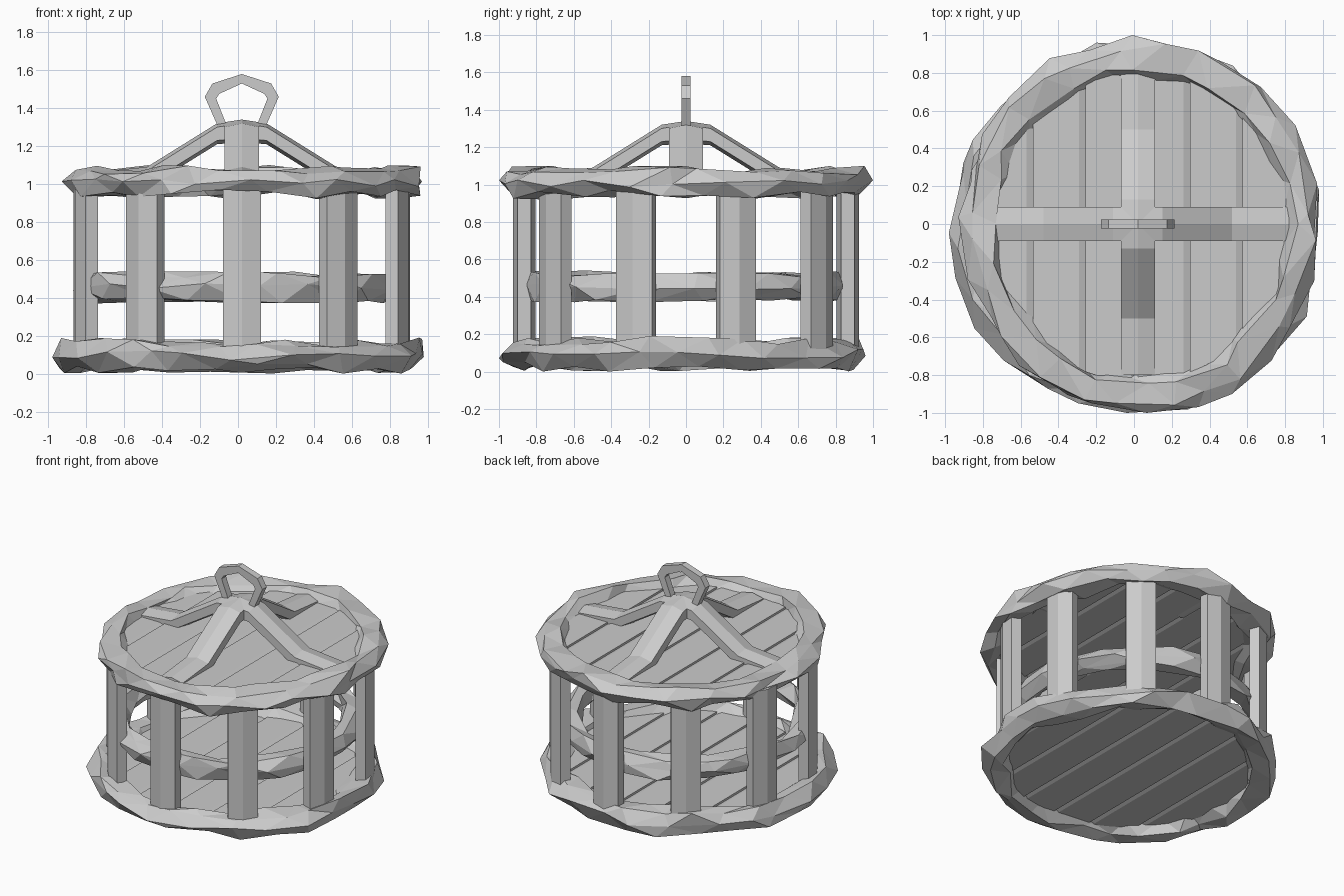
import bpy, math, random
from mathutils import Vector

random.seed(7)
CX = 0.02          # shared centre line of the round parts

if "Cube" in bpy.data.objects:
    bpy.data.objects.remove(bpy.data.objects["Cube"], do_unlink=True)

stone = bpy.data.materials.new("pale_grey")
stone.use_nodes = True
grey = (0.6, 0.6, 0.6, 1)
stone.diffuse_color = grey
stone.node_tree.nodes["Principled BSDF"].inputs["Base Color"].default_value = grey


def make(name, verts, faces):
    mesh = bpy.data.meshes.new(name)
    mesh.from_pydata([tuple(v) for v in verts], [], faces)
    mesh.materials.append(stone)
    obj = bpy.data.objects.new(name, mesh)
    bpy.context.collection.objects.link(obj)
    # consistent outward normals
    bpy.context.view_layer.objects.active = obj
    obj.select_set(True)
    bpy.ops.object.mode_set(mode='EDIT')
    bpy.ops.mesh.select_all(action='SELECT')
    bpy.ops.mesh.normals_make_consistent(inside=False)
    bpy.ops.object.mode_set(mode='OBJECT')
    obj.select_set(False)
    return obj


def loft(name, rings, closed=False):
    """Skin a list of equal-length vertex rings."""
    n, m = len(rings[0]), len(rings)
    verts = [v for ring in rings for v in ring]
    faces = []
    for i in range(m if closed else m - 1):
        a, b = i * n, (i + 1) % m * n
        for j in range(n):
            k = (j + 1) % n
            faces.append((a + j, a + k, b + k, b + j))
    if not closed:
        faces += [tuple(range(n)), tuple(range((m - 1) * n, m * n))]
    return make(name, verts, faces)


def rough_ring(name, radius, wide, tall, segs, jitter, low, high):
    """Staggered, jittered torus fitted to the given bounds."""
    sides, verts, faces = 6, [], []
    for j in range(sides):
        t = math.tau * j / sides
        for i in range(segs):
            a = math.tau * (i + 0.5 * (j % 2) + random.uniform(-.25, .25)) / segs
            r = radius + wide * math.cos(t) + random.uniform(-jitter, jitter)
            z = tall * math.sin(t) + random.uniform(-jitter, jitter) * 0.7
            verts.append(Vector((r * math.cos(a), r * math.sin(a), z)))
    for j in range(sides):
        p, q = j * segs, (j + 1) % sides * segs
        for i in range(segs):
            k = (i + 1) % segs
            if j % 2 == 0:
                faces += [(p + i, p + k, q + i), (p + k, q + k, q + i)]
            else:
                faces += [(p + i, p + k, q + k), (p + i, q + k, q + i)]
    for ax in range(3):
        lo = min(v[ax] for v in verts)
        hi = max(v[ax] for v in verts)
        for v in verts:
            v[ax] = low[ax] + (v[ax] - lo) / (hi - lo) * (high[ax] - low[ax])
    return make(name, verts, faces)


# Rough rims
rough_ring("bottom_rim", 0.86, 0.10, 0.075, 24, 0.035, (-0.98, -1.0, 0.0), (0.98, 0.96, 0.19))
rough_ring("top_rim", 0.86, 0.10, 0.075, 24, 0.035, (-0.93, -1.0, 0.92), (0.97, 1.0, 1.10))
rough_ring("middle_rail", 0.78, 0.07, 0.065, 18, 0.025, (-0.87, -0.88, 0.37), (0.84, 0.84, 0.54))


# Round plank decks, each board chamfered along one edge
def plank_deck(name, z0, z1, radius=0.83, pitch=0.277, chamfer=0.035, depth=0.015):
    def outline(x0, x1, z):
        xs = [x0 + (x1 - x0) * i / 6 for i in range(7)]
        half = [math.sqrt(max(radius ** 2 - x * x, 1e-4)) for x in xs]
        edge = [(CX + x, h, z) for x, h in zip(xs, half)]
        return edge + [(x, -y, z) for x, y, z in reversed(edge)]

    for i in range(-3, 3):
        x0 = max(i * pitch, -radius)
        x1 = min((i + 1) * pitch, radius)
        loft(f"{name}_plank_{i + 4}", [
            outline(x0, x1 - chamfer, z0), outline(x0, x1, z0 + depth),
            outline(x0, x1, z1 - depth), outline(x0, x1 - chamfer, z1)])


plank_deck("floor", 0.07, 0.12)
plank_deck("roof", 0.985, 1.035)

# Posts: flattened hexagon with a ridge facing outward and inward
section = [(-0.1, -0.035), (0, -0.06), (0.1, -0.035), (0.1, 0.035), (0, 0.06), (-0.1, 0.035)]
for i in range(10):
    a = math.tau * i / 10 - math.pi / 2
    out = Vector((math.cos(a), math.sin(a), 0))
    side = Vector((-out.y, out.x, 0))
    base = Vector((CX, 0, 0)) + out * 0.865
    loft(f"post_{i + 1}", [[base + side * s + out * d + Vector((0, 0, z))
                            for s, d in section] for z in (0.12, 1.0)])

# Crossed ridged beams rising to the hub: distance, ridge height, thickness
arm = [(0.8, 1.06, 0.06), (0.5, 1.09, 0.09), (0.13, 1.32, 0.09), (0, 1.34, 0.1)]
path = [(-d, z, t) for d, z, t in arm] + [(d, z, t) for d, z, t in reversed(arm[:-1])]
half = 0.09
for name, along, across in (("beam_side_to_side", Vector((1, 0, 0)), Vector((0, 1, 0))),
                            ("beam_front_to_back", Vector((0, 1, 0)), Vector((1, 0, 0)))):
    rings = []
    for d, z, t in path:
        shape = [(-half, -0.02), (0, 0), (half, -0.02), (half, -t), (0, -t - 0.02), (-half, -t)]
        rings.append([Vector((CX, 0, z)) + along * d + across * w + Vector((0, 0, h))
                      for w, h in shape])
    loft(name, rings)

# Hanging loop: flat bar, outer and inner outlines
outer = [(-0.1, 1.29), (-0.175, 1.46), (-0.135, 1.53), (0.02, 1.58),
         (0.175, 1.53), (0.215, 1.46), (0.14, 1.29)]
inner = [(-0.06, 1.31), (-0.115, 1.45), (-0.1, 1.475), (0.02, 1.53),
         (0.14, 1.475), (0.155, 1.45), (0.1, 1.31)]
loft("hanging_loop", [[(ox, -0.025, oz), (ox, 0.025, oz), (ix, 0.025, iz), (ix, -0.025, iz)]
                      for (ox, oz), (ix, iz) in zip(outer, inner)], closed=True)
